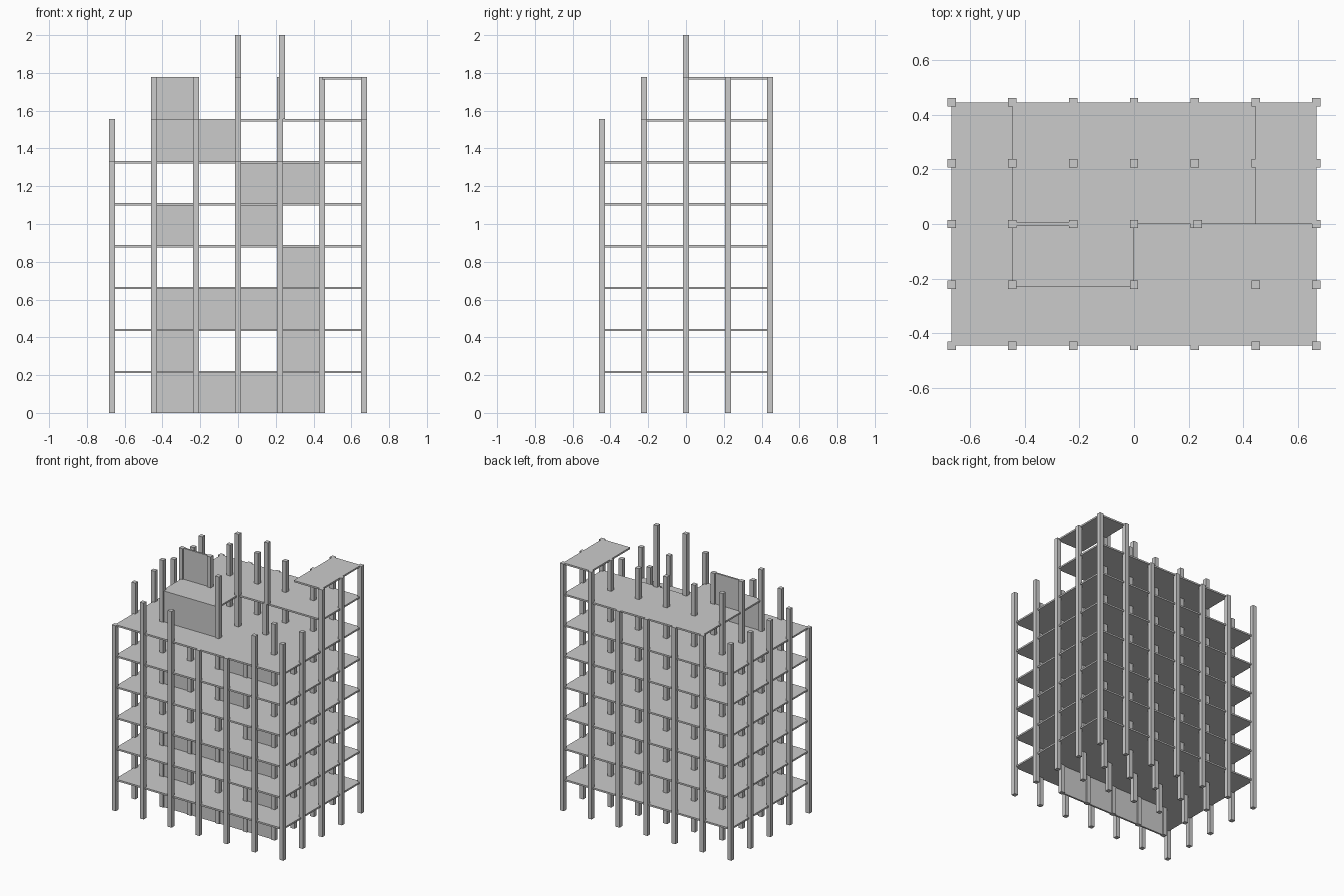
import bpy, bmesh

if "Cube" in bpy.data.objects:
    bpy.data.objects.remove(bpy.data.objects["Cube"])

B = 2 / 9          # bay width and storey height
COL = 0.031        # column width
SLAB = 0.012       # slab thickness
WALL = 0.013       # wall thickness

grey = bpy.data.materials.new("concrete_grey")
grey.diffuse_color = (0.6, 0.6, 0.6, 1)
grey.use_nodes = True
grey.node_tree.nodes["Principled BSDF"].inputs["Base Color"].default_value = grey.diffuse_color


def finish(name, bm):
    bmesh.ops.recalc_face_normals(bm, faces=bm.faces)
    mesh = bpy.data.meshes.new(name)
    bm.to_mesh(mesh)
    bm.free()
    mesh.materials.append(grey)
    ob = bpy.data.objects.new(name, mesh)
    bpy.context.collection.objects.link(ob)
    return ob


def box(name, x0, x1, y0, y1, z0, z1):
    bm = bmesh.new()
    bmesh.ops.create_cube(bm, size=1)
    lo, hi = (x0, y0, z0), (x1, y1, z1)
    for v in bm.verts:
        v.co = [lo[i] if v.co[i] < 0 else hi[i] for i in range(3)]
    return finish(name, bm)


def slab(name, outline, level):
    """Flat slab from a plan outline given in bays; top lies at the storey level."""
    bm = bmesh.new()
    face = bm.faces.new([bm.verts.new((x * B, y * B, level * B - SLAB)) for x, y in outline])
    ext = bmesh.ops.extrude_face_region(bm, geom=[face])
    for v in ext["geom"]:
        if isinstance(v, bmesh.types.BMVert):
            v.co.z += SLAB
    return finish(name, bm)


def column(name, x, y, z0, z1):
    h = COL / 2
    return box(name, x - h, x + h, y - h, y + h, z0, z1)


# Columns: top storey of each column, rows from front to back, left to right
tops = ["6776677",
        "7868677",
        "7889768",
        "7888888",
        "7777788"]
for j, row in enumerate(tops):
    for i, level in enumerate(row):
        top = int(level) * B
        if (i, j) == (5, 2):
            top -= SLAB          # stops under the slab corner
        column(f"column_{j}_{i}", (i - 3) * B, (j - 2) * B, 0, top)

# Upper column set slightly off the grid
column("offset_upper_column", B + 0.011, 0, 7 * B, 9 * B)

# Full floor slabs
for k in range(1, 7):
    slab(f"floor_slab_{k}", [(-3, -2), (3, -2), (3, 2), (-3, 2)], k)

# Stepped upper slab and small roof slab
slab("stepped_slab", [(-2, -1), (0, -1), (0, 0), (3, 0), (3, 2), (-2, 2)], 7)
slab("roof_slab", [(2, 0), (3, 0), (3, 2), (2, 2)], 8)

# Infill walls: storey, first bay line, last bay line, row
walls = [(0, -2, 2, -1), (1, -2, -1, -1), (1, 1, 2, -1), (2, -2, 2, -1),
         (3, 1, 2, -1), (4, -2, -1, -1), (4, 0, 1, -1), (5, 0, 2, -1),
         (6, -2, 0, -1), (7, -2, -1, 0)]
for n, (k, a, b, row) in enumerate(walls):
    y = row * B
    box(f"wall_panel_{n}", a * B, b * B, y - WALL / 2, y + WALL / 2, k * B, (k + 1) * B)
